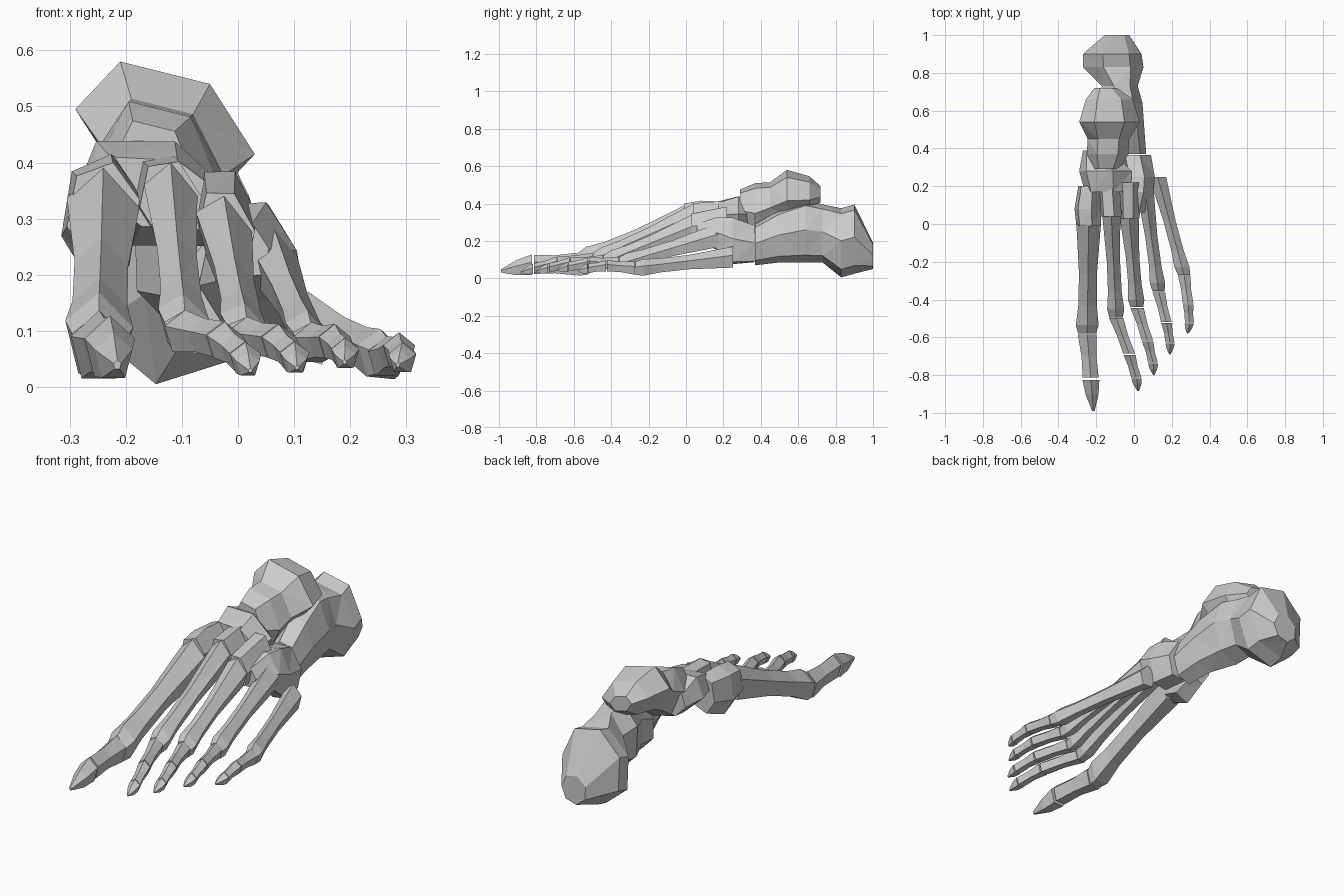
import bpy, bmesh, math
from mathutils import Vector

if "Cube" in bpy.data.objects:
    bpy.data.objects.remove(bpy.data.objects["Cube"])


def loft(name, rings, n=6, turn=.25, lean=0):
    """Faceted bone through rings of (x, y, z, width, height) facing y.
    lean slopes each ring across the foot."""
    ring = [(math.cos(a), math.sin(a)) for a in [(k + turn) * math.tau / n for k in range(n)]]
    us, vs = zip(*ring)
    # stretch the polygon so it fills its width and height exactly
    unit = [((u - min(us)) / (max(us) - min(us)) - .5, (v - min(vs)) / (max(vs) - min(vs)) - .5)
            for u, v in ring]
    bm = bmesh.new()
    loops = [[bm.verts.new((x + u * w, y, z + v * h + lean * u * w)) for u, v in unit]
             for x, y, z, w, h in rings]
    for p, q in zip(loops, loops[1:]):
        for k in range(n):
            bm.faces.new((p[k - 1], p[k], q[k], q[k - 1]))
    bm.faces.new(loops[0])
    bm.faces.new(loops[-1])
    # flat facets: split every bent quad
    bmesh.ops.triangulate(bm, faces=[f for f in bm.faces if len(f.verts) == 4])
    bmesh.ops.recalc_face_normals(bm, faces=bm.faces)
    bmesh.ops.dissolve_limit(bm, angle_limit=.03, verts=bm.verts, edges=bm.edges)
    me = bpy.data.meshes.new(name)
    bm.to_mesh(me)
    bm.free()
    ob = bpy.data.objects.new(name, me)
    bpy.context.collection.objects.link(ob)


def shaft(name, a, b, size_a, size_b, profile, turn=.25, lean=0):
    """Long bone from a to b; profile gives (position, thickness) along it."""
    a, b, sa, sb = map(Vector, (a, b, size_a, size_b))
    loft(name, [(*a.lerp(b, t), *(sa.lerp(sb, t) * s)) for t, s in profile], 5, turn, lean)


# Heel and ankle
loft("heel_bone", [
    (-.01, .37, .18, .15, .22), (-.03, .5, .225, .17, .28), (-.07, .64, .25, .23, .33),
    (-.075, .73, .24, .19, .31), (-.11, .83, .19, .32, .37), (-.115, .9, .21, .31, .37),
    (-.09, 1, .12, .13, .14)], 7, .05)
loft("ankle_bone", [
    (-.15, .29, .38, .15, .17), (-.14, .37, .375, .22, .24), (-.135, .45, .405, .22, .19),
    (-.13, .54, .455, .32, .21), (-.13, .66, .45, .25, .16), (-.15, .72, .45, .12, .07)],
    6, 0, -.25)

# Midfoot
loft("navicular_bone", [
    (-.14, .17, .345, .24, .13), (-.15, .28, .345, .28, .2), (-.2, .39, .34, .14, .12)], lean=-.2)
loft("inner_wedge_bone", [
    (-.24, -.01, .31, .13, .18), (-.245, .08, .3, .14, .23), (-.235, .2, .32, .12, .18)])
loft("middle_wedge_bone", [(-.12, .04, .33, .11, .15), (-.13, .19, .34, .11, .15)], lean=-.2)
loft("outer_wedge_bone", [(-.02, .03, .28, .1, .14), (-.02, .22, .305, .11, .17)], lean=-.4)
loft("cuboid_bone", [
    (.015, .06, .245, .08, .1), (.03, .17, .24, .15, .19), (.035, .25, .2, .15, .26),
    (.01, .365, .185, .16, .21)], lean=-.3)

# Five rays: base, head, toe tip, base size, head size, lean
rays = [
    ((-.24, 0, .31), (-.248, -.58, .076), (-.215, -.99, .04), (.13, .17), (.12, .145), -.1),
    ((-.12, .04, .335), (-.095, -.495, .1), (.022, -.885, .03), (.095, .13), (.09, .09), -.2),
    ((-.025, .03, .28), (.015, -.44, .09), (.105, -.8, .035), (.1, .12), (.085, .085), -.35),
    ((.06, .17, .235), (.13, -.355, .08), (.19, -.69, .045), (.09, .12), (.08, .085), -.3),
    ((.125, .25, .115), (.265, -.27, .055), (.285, -.58, .04), (.09, .11), (.08, .085), -.1)]
long_bone = [(0, 1), (.45, .76), (.75, .8), (.92, 1), (1, .8)]
toe_bone = [(.02, .95), (.5, .75), (.98, .8)]
toe_tip = [(.04, 1), (.5, .75), (1, .15)]
for i, (base, head, tip, base_size, head_size, lean) in enumerate(rays):
    shaft(f"long_foot_bone_{i + 1}", base, head, base_size, head_size, long_bone, .25, lean)
    # big toe has two bones, the others three
    stops = [0, .58, 1] if i == 0 else [0, .5, .82, 1]
    joints = [Vector(head).lerp(Vector(tip), t) + Vector((.012 if 0 < t < 1 and i else 0, 0,
              .02 * math.sin(math.pi * t))) for t in stops]
    for j, (a, b) in enumerate(zip(joints, joints[1:])):
        last = j == len(joints) - 2
        size = Vector(head_size) * (.88 - .13 * j)
        shaft(f"toe_{i + 1}_bone_{j + 1}", a, b, size, size, toe_tip if last else toe_bone)
